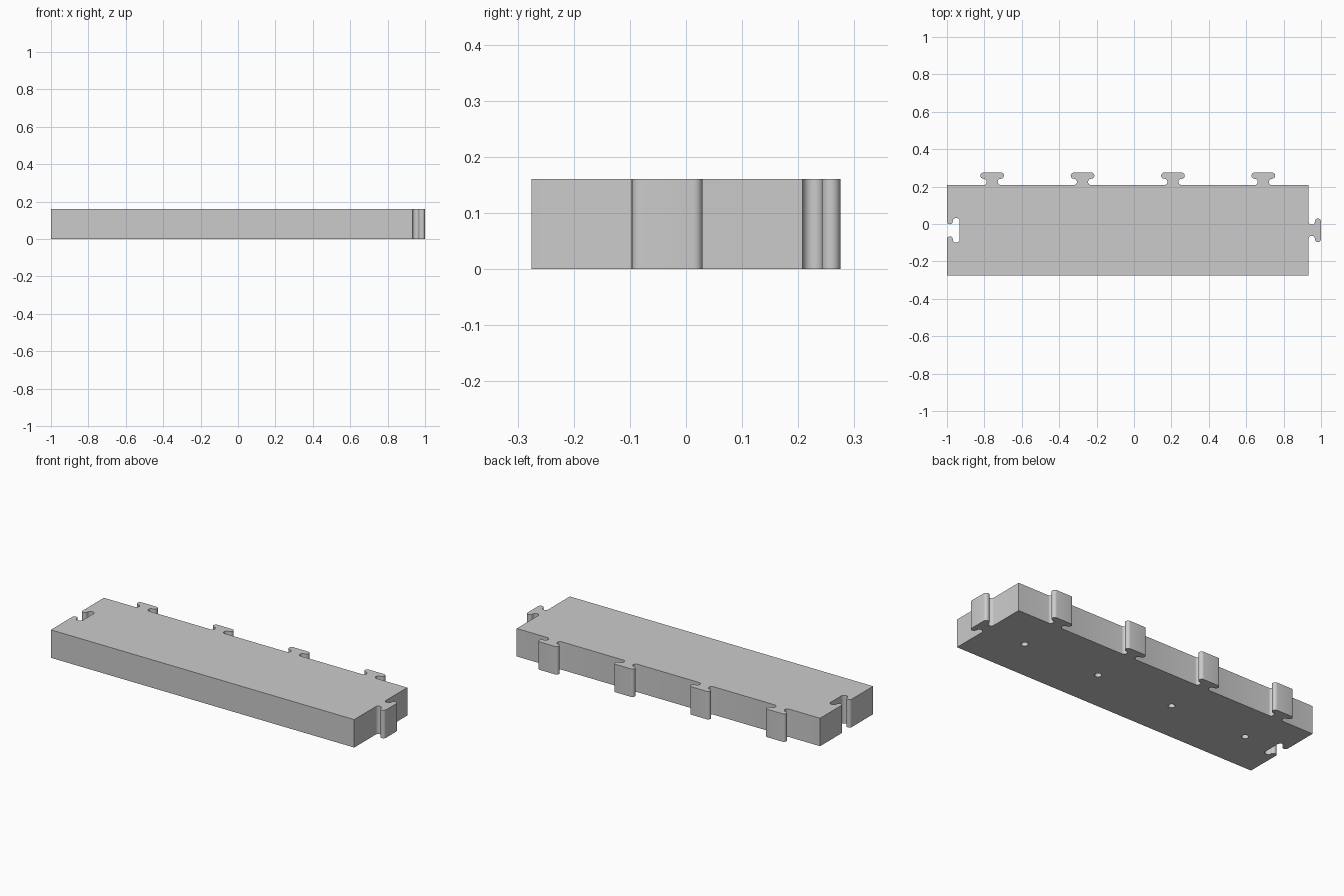
import bpy, bmesh
from math import cos, sin, pi, radians
from mathutils import Vector

cube = bpy.data.objects.get("Cube")
if cube:
    bpy.data.objects.remove(cube)

LEFT, RIGHT, FRONT, BACK, HEIGHT = -1.0, 0.933, -0.275, 0.208, 0.161
MID_Y = (FRONT + BACK) / 2
PITCH = (RIGHT - LEFT) / 4
CENTRES = [LEFT + PITCH * (i + 0.5) for i in range(4)]

grey = bpy.data.materials.new("plain grey")
grey.use_nodes = True
colour = (0.6, 0.6, 0.6, 1)
grey.diffuse_color = colour
grey.node_tree.nodes["Principled BSDF"].inputs["Base Color"].default_value = colour


def arc(cx, cy, r, start, end, n=12):
    angles = [radians(start + (end - start) * i / n) for i in range(n + 1)]
    return [(cx + r * cos(a), cy + r * sin(a)) for a in angles]


def connector(origin, outward, offset, neck_r, head_r, sign=1):
    """T-shaped tab (sign 1) or matching socket (sign -1), walked counter-clockwise."""
    half = arc(-offset, neck_r, neck_r, -90, 90)
    half += arc(-offset, 2 * neck_r + head_r, head_r, 270, 90)[1:]
    path = half + [(-t, n) for t, n in reversed(half)]
    out = Vector(outward)
    along = Vector((-out.y, out.x))
    return [Vector(origin) + along * t + out * n * sign for t, n in path]


def tab(origin, outward):
    return connector(origin, outward, 0.0467, 0.017, 0.0165)


# Outline of the block with its tabs and socket
outline = [Vector((LEFT, FRONT)), Vector((RIGHT, FRONT))]
outline += tab((RIGHT, MID_Y), (1, 0))
outline.append(Vector((RIGHT, BACK)))
for x in reversed(CENTRES):
    outline += tab((x, BACK), (0, 1))
outline.append(Vector((LEFT, BACK)))
outline += connector((LEFT, MID_Y), (-1, 0), 0.0475, 0.0155, 0.0185, -1)

# Extrude the outline into the block
bm = bmesh.new()
base = bm.faces.new([bm.verts.new((p.x, p.y, 0)) for p in outline])
top = bmesh.ops.extrude_face_region(bm, geom=[base], use_keep_orig=True)
bmesh.ops.translate(bm, vec=(0, 0, HEIGHT),
                    verts=[g for g in top["geom"] if isinstance(g, bmesh.types.BMVert)])
bmesh.ops.recalc_face_normals(bm, faces=bm.faces)
mesh = bpy.data.meshes.new("interlocking_block")
bm.to_mesh(mesh)
bm.free()
block = bpy.data.objects.new("interlocking_block", mesh)
bpy.context.collection.objects.link(block)
mesh.materials.append(grey)

# Blind round holes in the underside
for x in CENTRES:
    bpy.ops.mesh.primitive_cylinder_add(vertices=24, radius=0.018, depth=0.2,
                                        location=(x, MID_Y, 0))
    cutter = bpy.context.object
    cutter.name = "hole_cutter"
    cutter.hide_render = True
    cutter.data.materials.append(grey)
    mod = block.modifiers.new("hole", 'BOOLEAN')
    mod.operation, mod.solver, mod.object = 'DIFFERENCE', 'EXACT', cutter
    bpy.context.view_layer.objects.active = block
    bpy.ops.object.modifier_apply(modifier=mod.name)
    bpy.data.objects.remove(cutter)

bpy.ops.object.select_all(action='DESELECT')
block.select_set(True)
bpy.context.view_layer.objects.active = block
bpy.ops.object.shade_smooth_by_angle(angle=radians(30))
